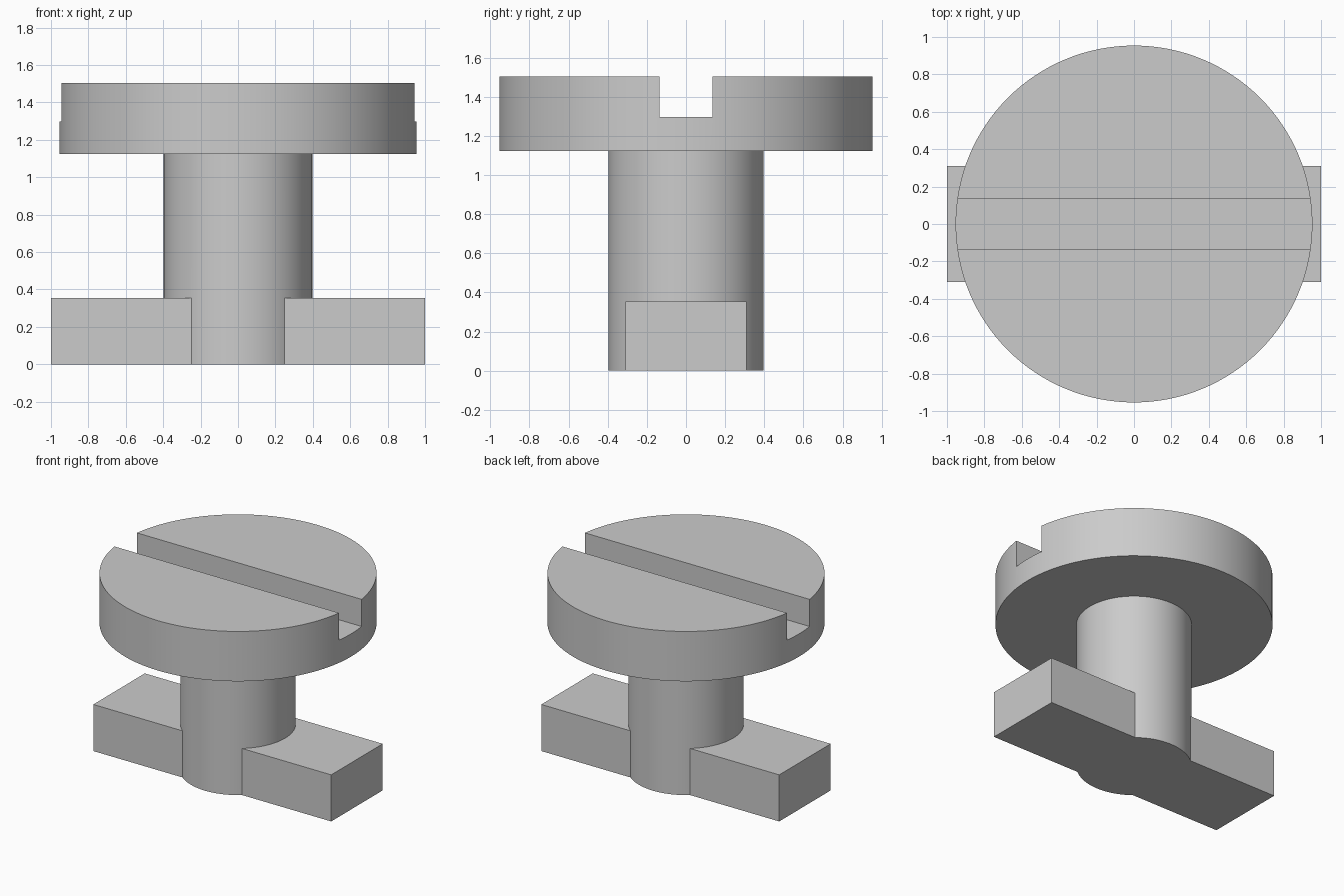
import bpy

if "Cube" in bpy.data.objects:
    bpy.data.objects.remove(bpy.data.objects["Cube"])

HEAD_R, SHAFT_R = 0.954, 0.397
TOP, HEAD_BASE, SLOT_FLOOR = 1.503, 1.124, 1.297
BAR_H, BAR_W, SLOT_W = 0.354, 0.618, 0.27


def cylinder(name, radius, z0, z1):
    bpy.ops.mesh.primitive_cylinder_add(vertices=128, radius=radius, depth=z1 - z0,
                                        location=(0, 0, (z0 + z1) / 2))
    bpy.context.object.name = name
    return bpy.context.object


def box(name, sx, sy, z0, z1):
    bpy.ops.mesh.primitive_cube_add(size=1, location=(0, 0, (z0 + z1) / 2))
    ob = bpy.context.object
    ob.name = name
    ob.scale = (sx, sy, z1 - z0)
    bpy.ops.object.transform_apply(location=False, rotation=False, scale=True)
    return ob


def combine(target, other, operation):
    mod = target.modifiers.new(operation.title(), 'BOOLEAN')
    mod.operation, mod.object, mod.solver = operation, other, 'EXACT'
    bpy.context.view_layer.objects.active = target
    bpy.ops.object.modifier_apply(modifier=mod.name)
    bpy.data.objects.remove(other, do_unlink=True)


# Round head on a shaft that reaches the ground
fastener = cylinder("slotted_fastener", HEAD_R, HEAD_BASE, TOP)
combine(fastener, cylinder("shaft", SHAFT_R, 0, HEAD_BASE + 0.1), 'UNION')

# Locking bar through the foot of the shaft
combine(fastener, box("locking_bar", 2, BAR_W, 0, BAR_H), 'UNION')

# Screwdriver slot across the head
combine(fastener, box("slot_cutter", 3, SLOT_W, SLOT_FLOOR, TOP + 0.2), 'DIFFERENCE')

# Smooth curved walls, crisp edges
bpy.ops.object.select_all(action='DESELECT')
fastener.select_set(True)
bpy.context.view_layer.objects.active = fastener
bpy.ops.object.shade_smooth_by_angle(angle=0.5)
